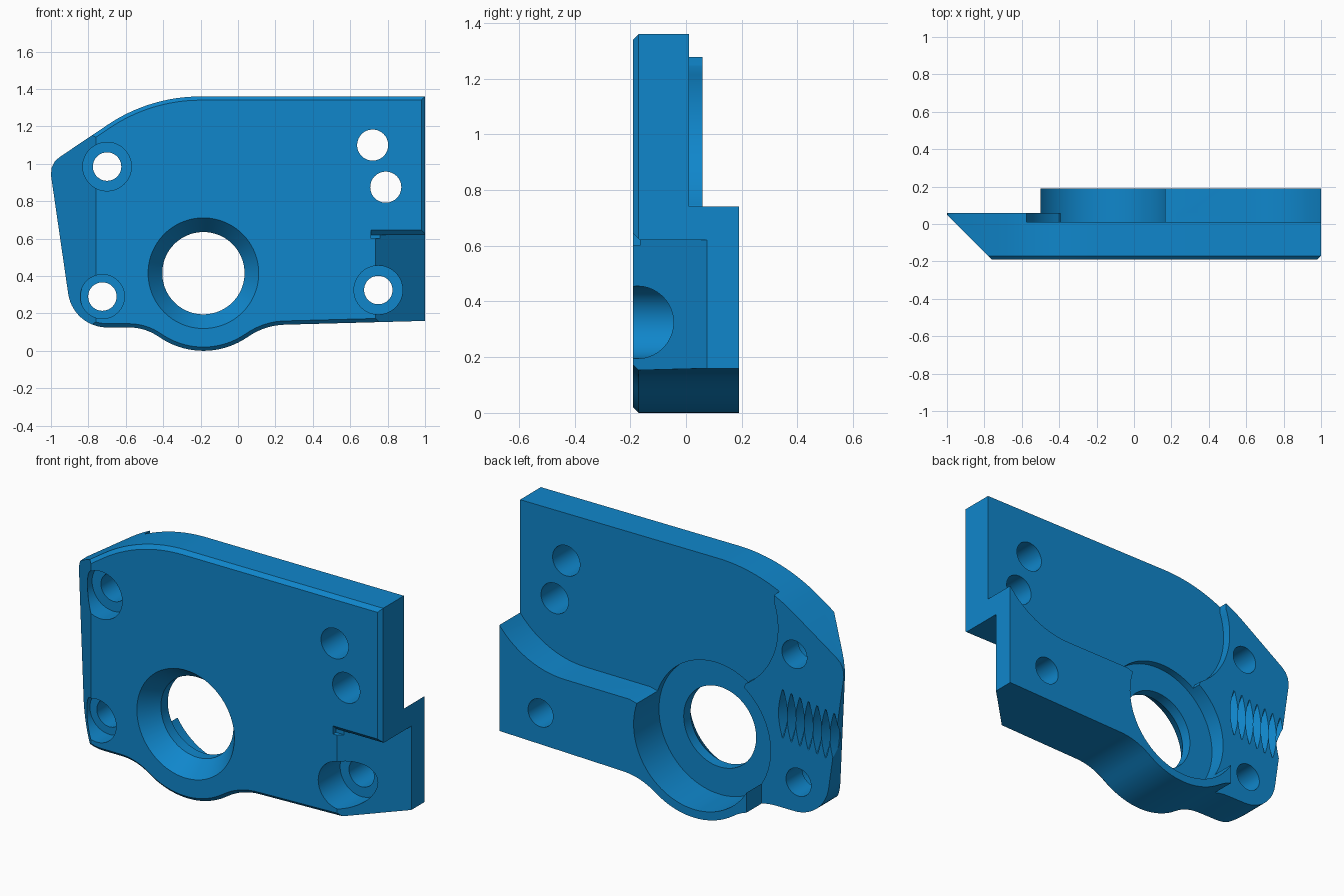
import bpy, bmesh, math

if "Cube" in bpy.data.objects:
    bpy.data.objects.remove(bpy.data.objects["Cube"])

blue = bpy.data.materials.new("blue")
blue.diffuse_color = (0.005, 0.24, 0.6, 1)
blue.use_nodes = True
blue.node_tree.nodes["Principled BSDF"].inputs["Base Color"].default_value = blue.diffuse_color


def arc(cx, cz, r, a0, a1, n=12):
    """Points on an arc, angles in degrees."""
    out = []
    for i in range(n + 1):
        a = math.radians(a0 + (a1 - a0) * i / n)
        out.append((cx + r * math.cos(a), cz + r * math.sin(a)))
    return out


PLACE = {"x": lambda u, v, d: (d, u, v),   # u, v = y, z
         "y": lambda u, v, d: (u, d, v),   # u, v = x, z
         "z": lambda u, v, d: (u, v, d)}   # u, v = x, y


def prism(name, pts, d0, d1, axis="y", chamfer=0.0):
    """Extrude a closed profile; optionally chamfer the cap facing -y."""
    bm = bmesh.new()
    a = [bm.verts.new(PLACE[axis](u, v, d0)) for u, v in pts]
    b = [bm.verts.new(PLACE[axis](u, v, d1)) for u, v in pts]
    cap = bm.faces.new(a)
    bm.faces.new(b)
    for i in range(len(pts)):
        j = (i + 1) % len(pts)
        bm.faces.new((a[i], a[j], b[j], b[i]))
    bmesh.ops.recalc_face_normals(bm, faces=bm.faces)
    if chamfer:
        bmesh.ops.inset_individual(bm, faces=[cap], thickness=chamfer,
                                   depth=chamfer, use_even_offset=True)
    return finish(name, bm)


def turned(name, cx, cz, rings, axis="y", n=64):
    """Stack of circles (radius, distance along the axis)."""
    bm = bmesh.new()
    loops = [[bm.verts.new(PLACE[axis](u, v, d)) for u, v in arc(cx, cz, r, 0, 360 - 360 / n, n - 1)]
             for r, d in rings]
    for p, q in zip(loops, loops[1:]):
        for i in range(n):
            j = (i + 1) % n
            bm.faces.new((p[i], p[j], q[j], q[i]))
    bm.faces.new(loops[0])
    bm.faces.new(loops[-1])
    bmesh.ops.recalc_face_normals(bm, faces=bm.faces)
    return finish(name, bm)


def finish(name, bm):
    me = bpy.data.meshes.new(name)
    bm.to_mesh(me)
    bm.free()
    me.materials.append(blue)
    ob = bpy.data.objects.new(name, me)
    bpy.context.collection.objects.link(ob)
    return ob


def cut(cutter):
    cutter.hide_render = True
    mod = plate.modifiers.new("cut", "BOOLEAN")
    mod.operation = "DIFFERENCE"
    mod.solver = "EXACT"
    mod.object = cutter
    bpy.context.view_layer.objects.active = plate
    bpy.ops.object.modifier_apply(modifier=mod.name)
    bpy.data.objects.remove(cutter, do_unlink=True)


# Plate outline (x, z)
BX, BZ = -0.185, 0.415          # bore centre
outline = [(1, 1.36)]
outline += arc(-0.2, 0.47, 0.89, 90, 124, 16)
outline += [(-0.955, 1.035), (-0.98, 1.012), (-0.996, 0.98), (-1, 0.94)]
outline += arc(-0.7, 0.335, 0.21, 188, 270, 14)
outline += arc(-0.583, -0.155, 0.28, 90, 55, 8)
outline += arc(BX, BZ, 0.415, 236, 304, 18)
outline += arc(0.26, -0.22, 0.36, 125, 90, 8)
outline += [(1, 0.16)]
plate = prism("mounting_plate", outline, -0.17, 0.19, chamfer=0.02)

# Back ledge: thick block stays below this line
ledge = [(-0.5, 0.42), (0.05, 0.42), (0.13, 0.50), (0.16, 0.532), (0.21, 0.545)]
ledge += arc(0.6, 1.06, 0.512, 270, 322, 14) + [(1.1, 0.8)]
cut(prism("pad_clearance", [(-1.2, 1.6), (-1.2, -0.2), (-0.5, -0.2)] + ledge + [(1.1, 1.6)],
          0.06, 0.3))

# Upper back face, bounded by the curved step of the left pad
step = [(-0.575, 1.6), (-0.575, 1.25)] + arc(-0.18, 1.1, 0.42, 160, 238, 18) + [(-0.3, 0.5)]
cut(prism("upper_back_clearance", step + ledge[1:] + [(1.1, 1.6)], 0.01, 0.31))

# Bearing seat, bore and front countersink
cut(turned("bearing_seat", BX, BZ, [(0.37, -0.03), (0.37, 0.32)], n=96))
cut(turned("bore", BX, BZ, [(0.311, -0.21), (0.22, -0.09), (0.22, 0.1)], n=96))

# Sloped left flank and right front pocket
cut(prism("left_flank", [(-0.74, -0.21), (-1.1, 0.15), (-1.1, -0.21)], -0.1, 1.5, "z"))
cut(prism("right_pocket", [(0.715, -0.21), (1.02, 0.095), (1.02, -0.21)], -0.1, 0.62, "z"))
cut(prism("pocket_edge", [(-0.21, 0.665), (-0.165, 0.62), (-0.165, 0.6), (-0.21, 0.6)],
          0.71, 1.02, "x"))

# Counterbored screw holes: x, z, counterbore radius, seat depth
for x, z, r, seat in [(-0.7, 0.985, 0.13, -0.08), (-0.725, 0.29, 0.118, -0.08),
                      (0.75, 0.325, 0.13, 0.0)]:
    cut(turned("screw_hole", x, z, [(r, -0.25), (r, seat), (0.076, seat), (0.076, 0.3)]))

# Plain holes
for x, z in [(0.72, 1.1), (0.79, 0.875)]:
    cut(turned("plain_hole", x, z, [(0.083, -0.25), (0.083, 0.3)]))

# Row of lens-shaped thread grooves on the left pad
for i in range(7):
    x = -0.63 - 0.052 * i
    cut(turned("thread_groove", 0.21, 0.64 - 0.008 * i,
               [(0.1, x - 0.05), (0.2, x - 0.003), (0.2, x + 0.003), (0.1, x + 0.05)], "x"))

bpy.ops.object.select_all(action="DESELECT")
plate.select_set(True)
bpy.context.view_layer.objects.active = plate
bpy.ops.object.shade_smooth_by_angle(angle=math.radians(25))
